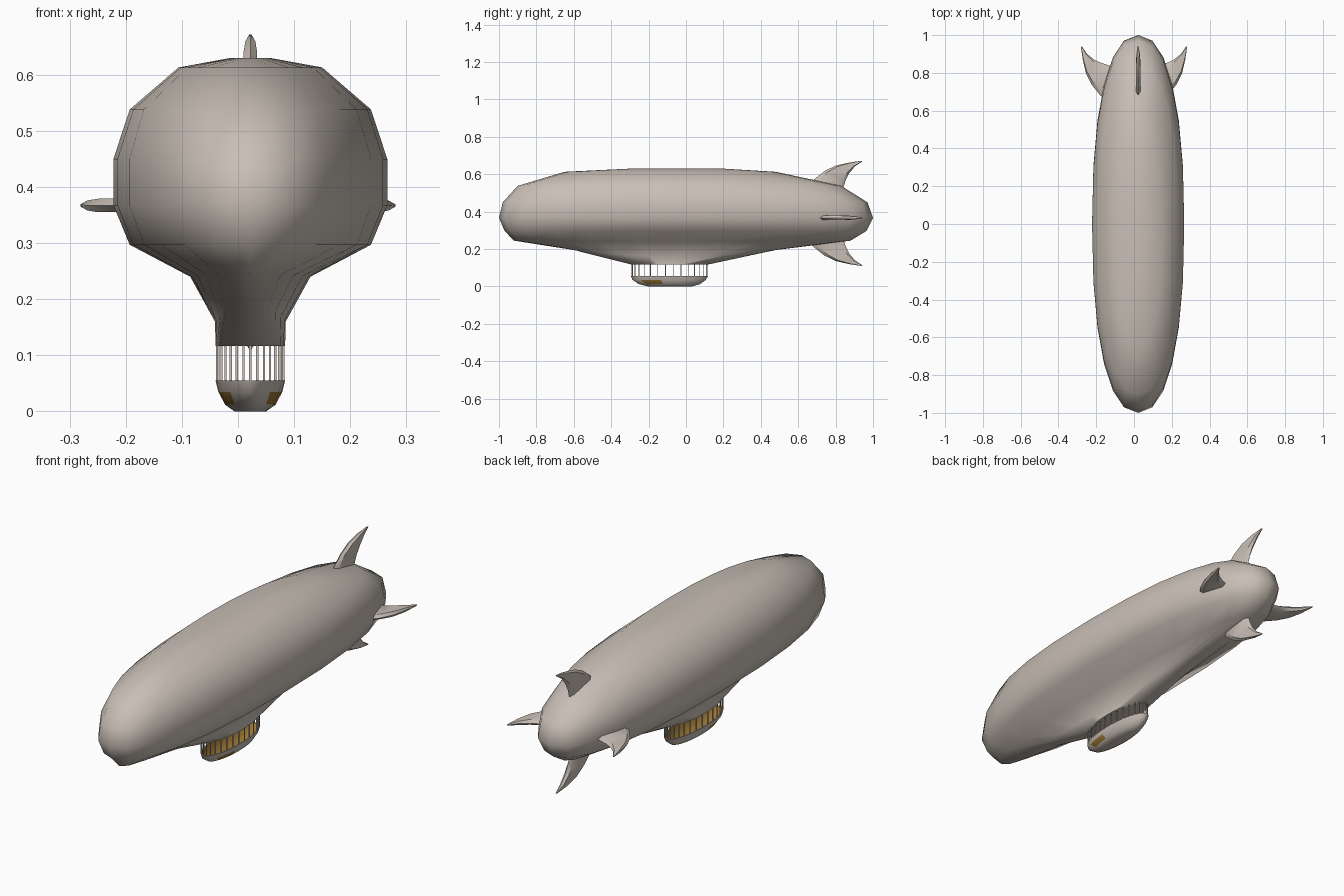
import bpy, bmesh
from math import sin, cos, pi, radians, copysign

if "Cube" in bpy.data.objects:
    bpy.data.objects.remove(bpy.data.objects["Cube"], do_unlink=True)

CX = 0.022  # centre line of the hull


def material(name, colour):
    m = bpy.data.materials.new(name)
    m.use_nodes = True
    m.diffuse_color = (*colour, 1)
    m.node_tree.nodes["Principled BSDF"].inputs["Base Color"].default_value = (*colour, 1)
    return m


fabric = material("pale_taupe", (0.58, 0.52, 0.465))
gold = material("dark_gold", (0.32, 0.18, 0.035))


def finish(bm, name, mats, angle):
    bmesh.ops.recalc_face_normals(bm, faces=bm.faces)
    mesh = bpy.data.meshes.new(name)
    bm.to_mesh(mesh)
    bm.free()
    for m in mats:
        mesh.materials.append(m)
    ob = bpy.data.objects.new(name, mesh)
    bpy.context.collection.objects.link(ob)
    bpy.ops.object.select_all(action="DESELECT")
    ob.select_set(True)
    bpy.context.view_layer.objects.active = ob
    bpy.ops.object.shade_smooth_by_angle(angle=radians(angle))
    return ob


def oval(z_side, z_end, y0, y1, half_width, power, count):
    """Horizontal superellipse whose ends may sit at another height."""
    points = []
    for i in range(count):
        t = 2 * pi * i / count
        c, s = cos(t), sin(t)
        a = copysign(abs(c) ** (2 / power), c)
        b = copysign(abs(s) ** (2 / power), s)
        points.append((CX + half_width * b, (y0 + y1) / 2 + (y1 - y0) / 2 * a,
                       z_side + (z_end - z_side) * c * c))
    return points


def loft(bm, rings):
    """Skin a list of rings and close both ends; returns one face list per band."""
    rows = [[bm.verts.new(p) for p in ring] for ring in rings]
    bands = []
    for a, b in zip(rows, rows[1:]):
        n = len(a)
        bands.append([bm.faces.new((a[i], a[(i + 1) % n], b[(i + 1) % n], b[i]))
                      for i in range(n)])
    bands.append([bm.faces.new(rows[0]), bm.faces.new(rows[-1])])
    return bands


# Envelope: stacked ovals from the crown to the keel opening
levels = [
    (0.63, 0.63, -0.30, 0.20, 0.035, 2.0),
    (0.613, 0.613, -0.65, 0.48, 0.128, 2.2),
    (0.538, 0.538, -0.90, 0.83, 0.215, 2.3),
    (0.45, 0.45, -0.98, 0.97, 0.244, 2.3),
    (0.367, 0.367, -1.0, 1.0, 0.244, 2.3),
    (0.297, 0.297, -0.97, 0.965, 0.215, 2.3),
    (0.24, 0.245, -0.92, 0.88, 0.107, 2.1),
    (0.16, 0.195, -0.60, 0.48, 0.063, 2.0),
    (0.117, 0.117, -0.29, 0.115, 0.062, 2.0),
]
bm = bmesh.new()
loft(bm, [oval(*lv, 24) for lv in levels])
finish(bm, "envelope", [fabric], 65)

# Gondola tub: outer skin up to the rim, then the lining down to the floor
outer = [(0.0, -0.20, 0.03, 0.028), (0.012, -0.25, 0.075, 0.045),
         (0.035, -0.286, 0.106, 0.057), (0.055, -0.295, 0.117, 0.062)]
lining = [(z + 0.006 * (z < 0.05), y0 + 0.008, y1 - 0.008, w - 0.005)
          for z, y0, y1, w in reversed(outer)]
bm = bmesh.new()
bands = loft(bm, [oval(z, z, y0, y1, w, 2.0, 28) for z, y0, y1, w in outer + lining])
for face in [f for band in bands[4:7] for f in band] + [bands[-1][1]]:
    face.material_index = 1
# gilded patches on the forward flanks
for face in bands[1]:
    if -0.23 < face.calc_center_median().y < -0.13:
        face.material_index = 1
finish(bm, "gondola", [fabric, gold], 50)

# Thin posts between the gondola rim and the hull
bm = bmesh.new()
for x, y, z in oval(0.086, 0.086, -0.29, 0.112, 0.0595, 2.0, 30):
    cube = bmesh.ops.create_cube(bm, size=1)["verts"]
    bmesh.ops.scale(bm, vec=(0.004, 0.004, 0.064), verts=cube)
    bmesh.ops.translate(bm, vec=(x, y, z), verts=cube)
finish(bm, "gondola_posts", [fabric], 30)

# Crescent tail fins: (leading y, r, trailing y, r, half thickness)
fin_rows = [
    (0.64, 0.12, 0.83, 0.10, 0.012),
    (0.68, 0.178, 0.842, 0.14, 0.012),
    (0.74, 0.226, 0.855, 0.18, 0.012),
    (0.80, 0.255, 0.873, 0.215, 0.012),
    (0.87, 0.271, 0.902, 0.25, 0.009),
    (0.935, 0.281, 0.943, 0.278, 0.002),
]


def fin(name, place):
    bm = bmesh.new()
    rings = []
    for ly, lr, ty, tr, h in fin_rows:
        section = [(0, 0), (0.13, h), (0.87, h), (1, 0), (0.87, -h), (0.13, -h)]
        rings.append([place(ly + (ty - ly) * f, lr + (tr - lr) * f, d) for f, d in section])
    loft(bm, rings)
    finish(bm, name, [fabric], 35)


for side, vertical, lateral in ((1, "top_fin", "left_fin"), (-1, "bottom_fin", "right_fin")):
    fin(vertical, lambda y, r, d: (CX + d, y, 0.391 + side * r))
    fin(lateral, lambda y, r, d: (side * r, y, 0.367 + d))
